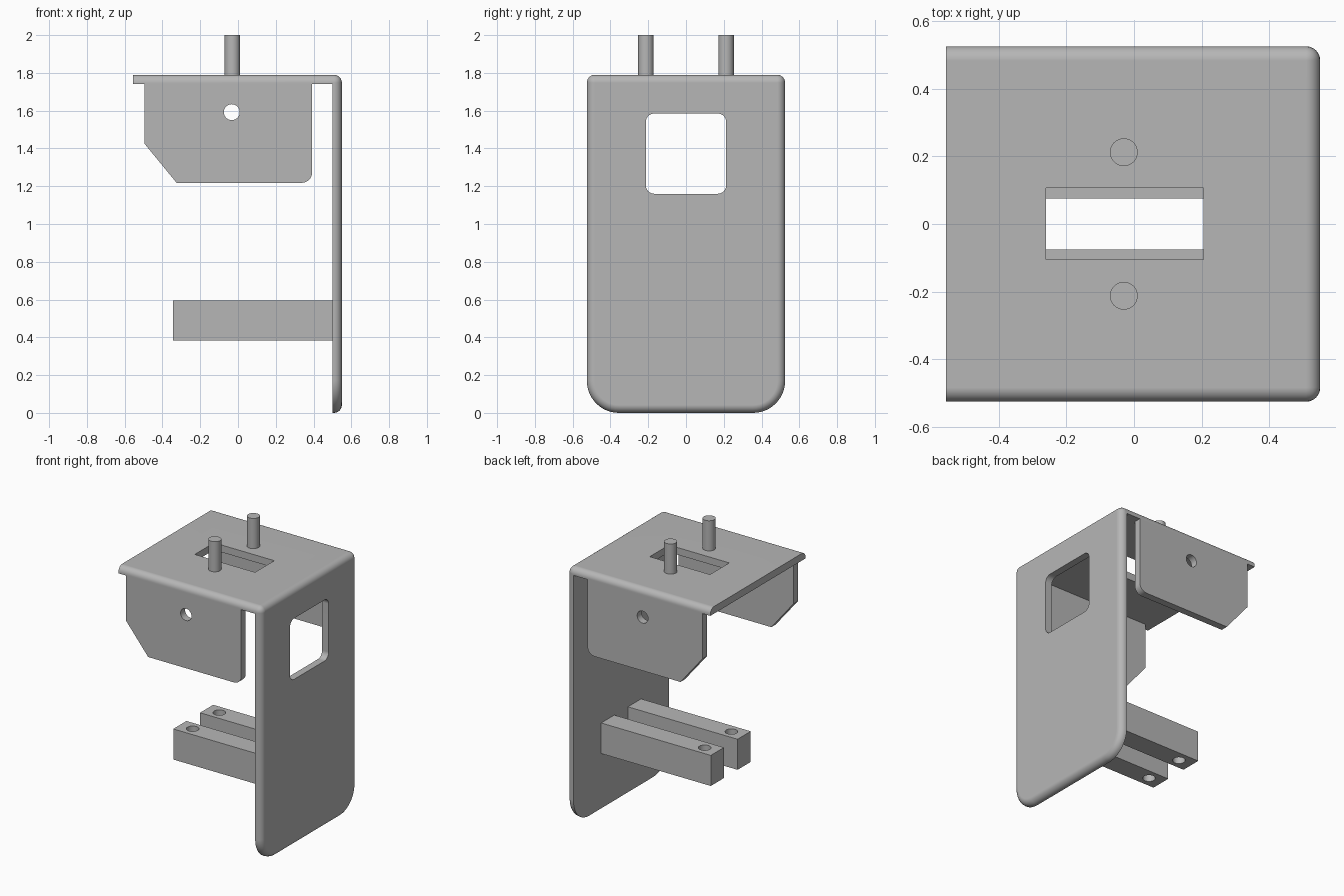
import bpy, bmesh, math
from mathutils import Matrix, Vector

cube = bpy.data.objects.get("Cube")
if cube:
    bpy.data.objects.remove(cube, do_unlink=True)

grey = bpy.data.materials.new("plain grey")
grey.use_nodes = True
GREY = (0.47, 0.47, 0.47, 1)
grey.diffuse_color = GREY
grey.node_tree.nodes["Principled BSDF"].inputs["Base Color"].default_value = GREY

WIDTH = 0.525    # half width in y
THICK = 0.05     # sheet thickness
LEFT, RIGHT, TOP = -0.555, 0.55, 1.79


def to_object(bm, name):
    bmesh.ops.recalc_face_normals(bm, faces=bm.faces[:])
    mesh = bpy.data.meshes.new(name)
    bm.to_mesh(mesh)
    bm.free()
    mesh.materials.append(grey)
    obj = bpy.data.objects.new(name, mesh)
    bpy.context.collection.objects.link(obj)
    return obj


def box_mesh(lo, hi):
    lo, hi = Vector(lo), Vector(hi)
    bm = bmesh.new()
    matrix = Matrix.Translation((lo + hi) / 2) @ Matrix.Diagonal((*(hi - lo), 1))
    bmesh.ops.create_cube(bm, size=1, matrix=matrix)
    return bm


def fillet(bm, radius, segments, rule):
    """Round every edge whose two end points satisfy the rule."""
    edges = [e for e in bm.edges if rule(e.verts[0].co, e.verts[1].co)]
    bmesh.ops.bevel(bm, geom=edges, offset=radius, segments=segments,
                    profile=0.5, affect='EDGES', clamp_overlap=True)


def cylinder(name, centre, radius, length, axis='Z'):
    bm = bmesh.new()
    turn = Matrix.Rotation(math.pi / 2, 4, 'X') if axis == 'Y' else Matrix()
    bmesh.ops.create_cone(bm, cap_ends=True, segments=40, radius1=radius, radius2=radius,
                          depth=length, matrix=Matrix.Translation(centre) @ turn)
    return to_object(bm, name)


def activate(obj):
    bpy.ops.object.select_all(action='DESELECT')
    obj.select_set(True)
    bpy.context.view_layer.objects.active = obj


def cut(obj, *cutters):
    activate(obj)
    for cutter in cutters:
        cutter.hide_render = True
        mod = obj.modifiers.new("cut", 'BOOLEAN')
        mod.operation, mod.solver, mod.object = 'DIFFERENCE', 'EXACT', cutter
        bpy.ops.object.modifier_apply(modifier=mod.name)
        bpy.data.objects.remove(cutter, do_unlink=True)


def smooth(obj):
    activate(obj)
    bpy.ops.object.shade_smooth_by_angle(angle=math.radians(30))
    obj.modifiers.new("even shading", 'WEIGHTED_NORMAL').keep_sharp = True


def near(a, b):
    return abs(a - b) < 1e-4


# Bent sheet: a rounded block hollowed out to an upright and a top plate
bm = box_mesh((LEFT, -WIDTH, 0), (RIGHT, WIDTH, TOP))
fillet(bm, 0.17, 12, lambda a, b: near(a.z, 0) and near(b.z, 0) and near(a.y, b.y))
fillet(bm, 0.042, 6, lambda a, b: (near(a.x, RIGHT) and near(b.x, RIGHT))
       or (near(a.z, TOP) and near(b.z, TOP) and near(a.y, b.y)))
bracket = to_object(bm, "bracket_plate")
hollow = to_object(box_mesh((-1, -1, -1), (RIGHT - THICK, 1, TOP - THICK)), "hollow")
bm = box_mesh((0.4, -0.213, 1.16), (0.7, 0.213, 1.585))
fillet(bm, 0.045, 6, lambda a, b: near(a.y, b.y) and near(a.z, b.z))
window = to_object(bm, "window_cutter")
slot = to_object(box_mesh((-0.26, -0.105, 1.6), (0.205, 0.107, 1.9)), "slot_cutter")
cut(bracket, hollow, window, slot)
smooth(bracket)

OUTLINE = [(-0.495, TOP - THICK), (-0.495, 1.425), (-0.325, 1.218),
           (0.392, 1.218), (0.392, TOP - THICK)]

for side, label in ((1, "back"), (-1, "front")):
    # Side flange with a chamfered corner, a rounded corner and a hole
    bm = bmesh.new()
    face = bm.faces.new([bm.verts.new((x, side * WIDTH, z)) for x, z in OUTLINE])
    new = bmesh.ops.extrude_face_region(bm, geom=[face])["geom"]
    bmesh.ops.translate(bm, vec=(0, -side * THICK, 0),
                        verts=[v for v in new if isinstance(v, bmesh.types.BMVert)])
    fillet(bm, 0.055, 8, lambda a, b: near(a.x, 0.392) and near(b.x, 0.392)
           and near(a.z, 1.218) and near(b.z, 1.218))
    flange = to_object(bm, label + "_flange")
    cut(flange, cylinder("hole", (-0.033, side * 0.5, 1.592), 0.042, 0.3, 'Y'))
    smooth(flange)

    # Arm with a vertical hole near its free end
    inner, outer = sorted((side * 0.075, side * 0.22))
    arm = to_object(box_mesh((-0.345, inner, 0.382), (RIGHT - THICK, outer, 0.595)),
                    label + "_arm")
    cut(arm, cylinder("hole", (-0.247, side * 0.147, 0.5), 0.04, 0.6))
    smooth(arm)

    # Pin standing on the top plate
    smooth(cylinder(label + "_pin", (-0.03, side * 0.212, 1.88), 0.041, 0.24))
